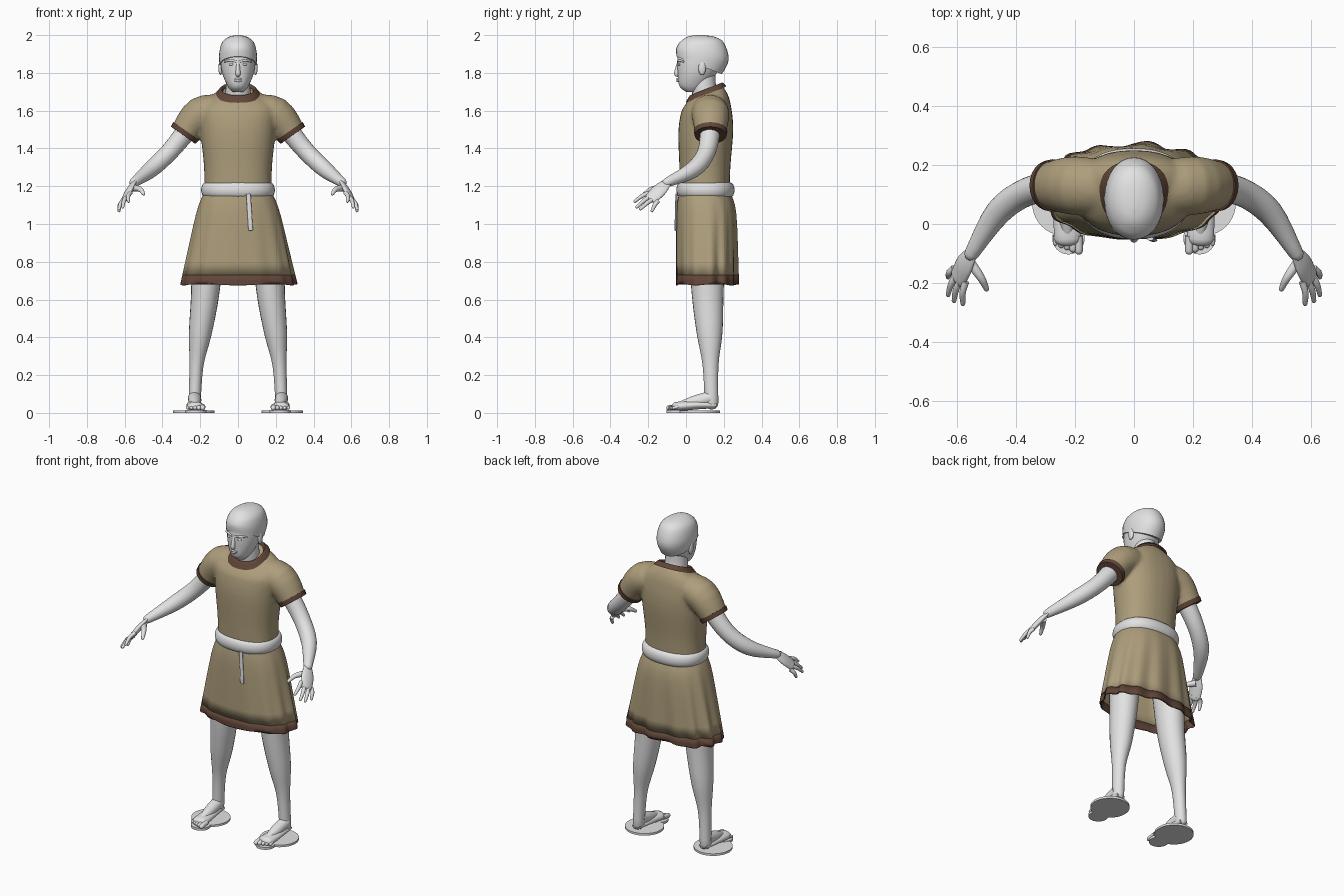
import bpy, bmesh
from math import sin, cos, pi, radians
from mathutils import Vector

default_cube = bpy.data.objects.get("Cube")
if default_cube:
    bpy.data.objects.remove(default_cube, do_unlink=True)


def material(name, *rgb):
    mat = bpy.data.materials.new(name)
    mat.use_nodes = True
    mat.diffuse_color = (*rgb, 1)
    mat.node_tree.nodes["Principled BSDF"].inputs["Base Color"].default_value = (*rgb, 1)
    return mat


grey = material("pale_grey", .76, .76, .76)
tan = material("tan_cloth", .42, .34, .2)
brown = material("brown_trim", .12, .06, .04)


def spline(rows, steps=4):
    """Smooth curve through rows of numbers."""
    result = []
    for i in range(len(rows) - 1):
        before, start = rows[max(i - 1, 0)], rows[i]
        end, after = rows[i + 1], rows[min(i + 2, len(rows) - 1)]
        for step in range(steps):
            t = step / steps
            result.append([b + t / 2 * (c - a + t * (2 * a - 5 * b + 4 * c - d + t * (3 * (b - c) + d - a)))
                           for a, b, c, d in zip(before, start, end, after)])
    return result + [list(rows[-1])]


def angles(count):
    return [2 * pi * i / count for i in range(count)]


def rounded(value, squareness):
    return abs(value) ** (2 / squareness) * (1 if value >= 0 else -1)


def body(rows, squareness=2.3, tilt=lambda z: 0, wave=lambda a, z: 1, count=32):
    """Stacked rings from rows of height, half width, middle y, half depth."""
    rings = []
    for z, width, middle, depth in spline(rows):
        ring = []
        for a in angles(count):
            x = width * rounded(cos(a), squareness) * wave(a, z)
            y = depth * rounded(sin(a), squareness) * wave(a, z)
            ring.append(Vector((x, middle + y, z + tilt(z) * y)))
        rings.append(ring)
    return rings


def limb(rows, across=(1, 0, 0), flat=1.0, dome=True, count=24):
    """Tube along rows of x, y, z, radius; flat scales it against the across axis."""
    points, rings = spline(rows), []
    for i, (x, y, z, radius) in enumerate(points):
        last = min(i + 1, len(points) - 1)
        along = (Vector(points[last][:3]) - Vector(points[max(i - 1, 0)][:3])).normalized()
        side = Vector(across)
        side = (side - side.dot(along) * along).normalized()
        up = along.cross(side) * flat
        rounding = [0, .5, 1, 1.4] if dome and i == last else [0]
        for turn in rounding:
            centre = Vector((x, y, z)) + along * radius * min(flat, 1) * sin(turn)
            rings.append([centre + radius * cos(turn) * (side * cos(a) + up * sin(a)) for a in angles(count)])
    return rings


def ball(centre, radii):
    rings = []
    for k in range(1, 12):
        b = pi * k / 12
        rings.append([Vector(centre) + Vector(radii) * Vector((0, 0, 0)).dot(Vector(radii)) +
                      Vector((radii[0] * sin(b) * cos(a), radii[1] * sin(b) * sin(a), -radii[2] * cos(b)))
                      for a in angles(16)])
    return rings


def mirrored(rings):
    return [[Vector((-v.x, v.y, v.z)) for v in ring] for ring in rings]


def grown(rings, factor):
    result = []
    for ring in rings:
        centre = sum(ring, Vector()) / len(ring)
        result.append([centre + (v - centre) * factor for v in ring])
    return result


def skin(name, shells, mat, mirror=False, cap=True):
    """Joins each list of rings into a smooth surface."""
    bm = bmesh.new()
    for rings in shells:
        loops = [[bm.verts.new(v) for v in ring] for ring in rings]
        for low, high in zip(loops, loops[1:]):
            for i in range(len(low)):
                bm.faces.new((low[i - 1], low[i], high[i], high[i - 1]))
        if cap:
            bm.faces.new(loops[0][::-1])
            bm.faces.new(loops[-1])
    bmesh.ops.recalc_face_normals(bm, faces=bm.faces[:])
    for face in bm.faces:
        face.smooth = True
    for edge in bm.edges:
        edge.smooth = edge.calc_face_angle(0) < radians(50)
    mesh = bpy.data.meshes.new(name)
    bm.to_mesh(mesh)
    bm.free()
    mesh.materials.append(mat)
    obj = bpy.data.objects.new(name, mesh)
    bpy.context.scene.collection.objects.link(obj)
    if mirror:
        obj.modifiers.new("mirror", 'MIRROR')
    return obj


# Tunic top: torso and sleeves fused together
torso = body([(1.14, .18, .1, .13), (1.3, .18, .1, .135), (1.5, .2, .105, .145),
              (1.63, .2, .11, .125), (1.7, .09, .106, .085)], tilt=lambda z: max(0, 4 * (z - 1.6)))
sleeve = limb([(.08, .12, 1.6, .09), (.2, .13, 1.58, .1), (.29, .13, 1.47, .08)],
              across=(0, 1, 0), flat=.93, dome=False)
tunic = skin("tunic_top", [torso, sleeve, mirrored(sleeve)], tan)
fuse = tunic.modifiers.new("fuse", 'REMESH')
fuse.mode, fuse.voxel_size, fuse.use_smooth_shade = 'VOXEL', .01, True
soften = tunic.modifiers.new("soften", 'SMOOTH')
soften.iterations = 6

# Brown trim on sleeves and neck
skin("sleeve_hems", [grown(sleeve[-2:], 1.06)], brown, mirror=True)
skin("collar", [body([(1.685, .118, .106, .108), (1.715, .09, .106, .085), (1.7, .08, .106, .075)],
                     tilt=lambda z: .4)], brown, cap=False)


# Pleated skirt, whose last rings form the hem
def pleats(a, z):
    return 1 + .06 * (1.16 - z) * (1 + .6 * sin(a)) * (sin(14 * a) + .6 * sin(9 * a + 1))


skirt = body([(1.16, .18, .1, .135), (1.05, .22, .107, .155), (.73, .29, .109, .158), (.68, .3, .109, .159)],
             wave=pleats, count=112)
for vertex, a in zip(skirt[-1], angles(112)):
    vertex.z += .005 * sin(5 * a)
for panel in (skin("skirt", [skirt[:-4]], tan, cap=False), skin("skirt_hem", [skirt[-5:]], brown, cap=False)):
    cloth = panel.modifiers.new("cloth", 'SOLIDIFY')
    cloth.thickness, cloth.offset = .006, 0

# Belt with bulging sides, and its hanging end
bulge = [(1.18 + .04 * sin(a), .17 + .025 * cos(a), .103, .13 + .024 * cos(a))
         for a in (-1.5, -1, -.5, 0, .5, 1, 1.5)]
skin("belt", [body(bulge, count=64)], grey)
skin("belt_end", [limb([(.055, -.05, 1.16, .012), (.067, -.055, .97, .012)], flat=.5)], grey)

# Head, neck and hair
skin("head", [body([(1.7, .03, .03, .03), (1.73, .055, .035, .07), (1.8, .084, .06, .104),
                    (1.88, .094, .083, .128), (1.95, .08, .085, .11), (1.98, .04, .08, .05)], 2.1)], grey)
skin("neck", [limb([(0, .11, 1.65, .07), (0, .095, 1.72, .065), (0, .095, 1.8, .06)])], grey)
skin("hair", [body([(1.84, .098, .07, .12), (1.9, .1, .087, .139), (1.96, .085, .085, .117),
                    (1.99, .05, .08, .075), (2, .01, .07, .02)], 2.1,
                   tilt=lambda z: min(0, 3 * (z - 1.97)))], grey)

# Face
skin("nose", [limb([(0, -.038, 1.86, .007), (0, -.05, 1.8, .013), (0, -.045, 1.79, .011)])], grey)
skin("lips", [limb([(-.027, -.03, 1.763, .003), (0, -.045, z, .006), (.027, -.03, 1.763, .003)],
                   across=(0, 0, 1)) for z in (1.768, 1.757)], grey)
skin("brows", [limb([(.01, -.042, 1.86, .006), (.04, -.037, 1.866, .006), (.07, -.014, 1.86, .005)],
                    across=(0, 0, 1))], grey, mirror=True)


def pair(name, centre, radii):
    skin(name, [ball(centre, radii)], grey, mirror=True)


pair("eyes", (.034, -.034, 1.845), (.014, .01, .007))
pair("ears", (.093, .085, 1.825), (.011, .02, .037))

# Arms
skin("arms", [limb([(.25, .13, 1.52, .055), (.36, .11, 1.385, .048), (.46, .04, 1.29, .044),
                    (.55, -.1, 1.22, .025)], across=(0, 1, 0))], grey, mirror=True)

# Hands: palm, four fingers, thumb
index_root, little_root = Vector((.57, -.195, 1.165)), Vector((.61, -.15, 1.12))
spread = little_root - index_root
hand = [limb([(.55, -.1, 1.22, .026), (.575, -.14, 1.18, .04), (.597, -.185, 1.135, .038)],
             across=spread, flat=.4)]
fingertips = [(.58, -.27, 1.12), (.61, -.26, 1.09), (.63, -.24, 1.08), (.63, -.18, 1.07)]
for i, tip in enumerate(fingertips):
    root = index_root + spread * i / 3
    knuckle = root.lerp(Vector(tip), .5) + Vector((.006, 0, .006))
    hand.append(limb([(*root, .012), (*knuckle, .011), (*tip, .008)], across=spread, count=12))
hand.append(limb([(.56, -.125, 1.19, .018), (.52, -.18, 1.185, .014), (.5, -.22, 1.16, .009)], across=spread))
skin("hands", hand, grey, mirror=True)

# Legs
skin("legs", [limb([(.16, .11, .85, .085), (.175, .115, .62, .074), (.2, .125, .42, .06),
                    (.22, .13, .25, .037), (.23, .135, .05, .032)], flat=1.13)], grey, mirror=True)

# Feet: sole, instep and toes
foot = [limb([(.23, .16, .04, .028), (.23, .06, .042, .042), (.225, -.05, .033, .046)], flat=.55),
        limb([(.23, .13, .08, .035), (.228, .05, .06, .033), (.225, -.03, .04, .02)])]
for i in range(5):
    x, radius = .187 + .02 * i, .014 - .0015 * i
    foot.append(limb([(x, -.04, .034, radius), (x, .006 * i - .09, .026, radius)], count=12))
skin("feet", foot, grey, mirror=True)


# Flat discs under the feet
def disc(x, y, radius, top):
    return [[Vector((x + radius * cos(a), y + radius * sin(a), z)) for a in angles(40)] for z in (0, top)]


skin("foot_discs", [disc(.235, .07, .11, .013), disc(.222, -.048, .055, .015)], grey, mirror=True)
